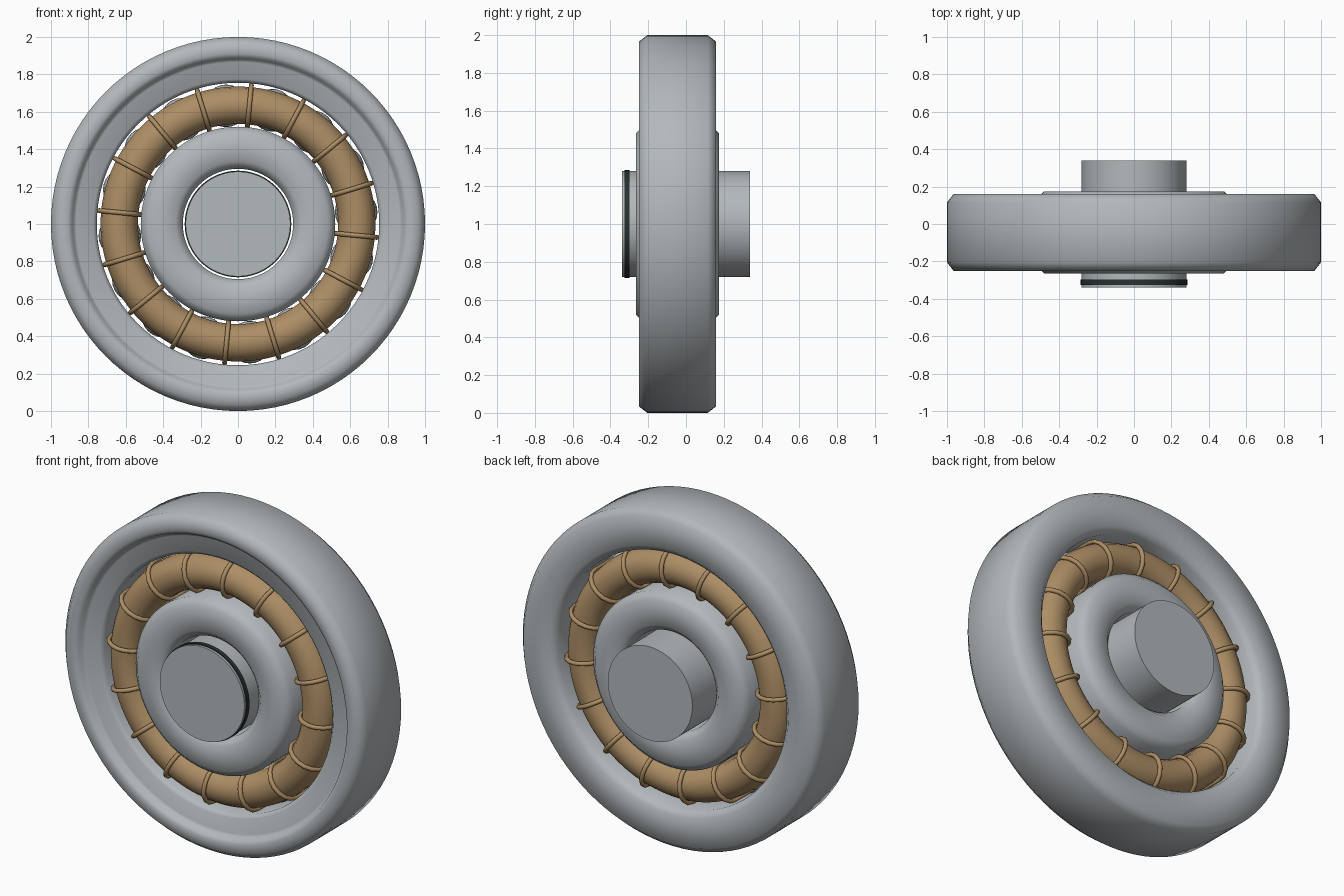
import bpy, bmesh, math
from mathutils import Vector, Matrix

if "Cube" in bpy.data.objects:
    bpy.data.objects.remove(bpy.data.objects["Cube"])

MID = -0.045          # mid plane of the bearing along y
PITCH = 0.635         # radius of the ball circle
COUNT = 16


def material(name, rgb):
    m = bpy.data.materials.new(name)
    m.diffuse_color = (*rgb, 1)
    m.use_nodes = True
    m.node_tree.nodes["Principled BSDF"].inputs["Base Color"].default_value = m.diffuse_color
    return m


steel = material("steel grey", (0.45, 0.48, 0.50))
brass = material("brass tan", (0.42, 0.27, 0.13))
rubber = material("dark rubber", (0.02, 0.03, 0.03))


def finish(bm, name, mat, sharp=None):
    bmesh.ops.recalc_face_normals(bm, faces=bm.faces)
    for f in bm.faces:
        f.smooth = True
    me = bpy.data.meshes.new(name)
    bm.to_mesh(me)
    bm.free()
    me.materials.append(mat)
    ob = bpy.data.objects.new(name, me)
    bpy.context.collection.objects.link(ob)
    if sharp:
        bpy.ops.object.select_all(action='DESELECT')
        ob.select_set(True)
        bpy.context.view_layer.objects.active = ob
        bpy.ops.object.shade_smooth_by_angle(angle=math.radians(sharp))
    return ob


def lathe(name, profile, mat, closed=True, sharp=None, n=96):
    """Turn (radius, y) points around the horizontal axis at z = 1."""
    bm = bmesh.new()
    rows = []
    for i in range(n):
        a = 2 * math.pi * i / n
        rows.append([bm.verts.new((r * math.cos(a), y, 1 + r * math.sin(a))) for r, y in profile])
    k = len(profile)
    for i in range(n):
        p, q = rows[i], rows[(i + 1) % n]
        for j in range(k if closed else k - 1):
            l = (j + 1) % k
            bm.faces.new((p[j], p[l], q[l], q[j]))
    if not closed:
        bm.faces.new([row[0] for row in rows])
        bm.faces.new([row[-1] for row in rows])
    return finish(bm, name, mat, sharp)


def oval(half_width, half_straight, steps=8):
    """Upright oval cross-section around the ball circle."""
    pts = []
    for side in (1, -1):
        for i in range(steps + 1):
            a = math.pi * i / steps
            pts.append((PITCH + side * half_width * math.cos(a),
                        MID + side * (half_straight + half_width * math.sin(a))))
    return pts


# outer ring: chamfered, with a stepped seal recess on the front
lathe("outer_ring", [(1.0, -0.205), (1.0, 0.115), (0.965, 0.16), (0.79, 0.16), (0.755, 0.125),
                     (0.755, -0.185), (0.775, -0.205), (0.865, -0.205), (0.88, -0.215),
                     (0.89, -0.24), (0.91, -0.25), (0.965, -0.25)], steel)

# inner ring
lathe("inner_ring", [(0.52, -0.225), (0.52, 0.135), (0.48, 0.175), (0.335, 0.175),
                     (0.295, 0.135), (0.295, -0.225), (0.335, -0.265), (0.48, -0.265)], steel)

# shaft and its retaining band
lathe("shaft", [(0.28, -0.34), (0.28, 0.34)], steel, closed=False, sharp=30)
lathe("shaft_band", [(0.27, -0.325), (0.285, -0.325), (0.285, -0.298), (0.27, -0.298)],
      rubber, sharp=30)

# cage: oval ring around the balls
lathe("cage", oval(0.1, 0.08), brass)

# cage ties: round wire loops around the cage
path = oval(0.112, 0.08)
bm = bmesh.new()
for t in range(COUNT):
    a = math.radians(17 + 360 / COUNT * t)
    out = Vector((math.cos(a), 0, math.sin(a)))
    side = Vector((-math.sin(a), 0, math.cos(a)))
    rings = []
    for i, (r, y) in enumerate(path):
        d = Vector((r - PITCH, y - MID))
        nr = out * d.x + Vector((0, d.y, 0))
        nr.normalize()
        c = out * r + Vector((0, y, 1))
        rings.append([bm.verts.new(c + 0.013 * (nr * math.cos(b) + side * math.sin(b)))
                      for b in [math.pi * k / 4 for k in range(8)]])
    for i, p in enumerate(rings):
        q = rings[(i + 1) % len(rings)]
        for k in range(8):
            m = (k + 1) % 8
            bm.faces.new((p[k], p[m], q[m], q[k]))
finish(bm, "cage_ties", brass)

# balls, midway between the ties
bm = bmesh.new()
for t in range(COUNT):
    a = math.radians(17 + 360 / COUNT * (t + 0.5))
    bmesh.ops.create_uvsphere(bm, u_segments=20, v_segments=12, radius=0.114, matrix=Matrix.Translation(
        (PITCH * math.cos(a), MID, 1 + PITCH * math.sin(a))))
finish(bm, "balls", steel)
